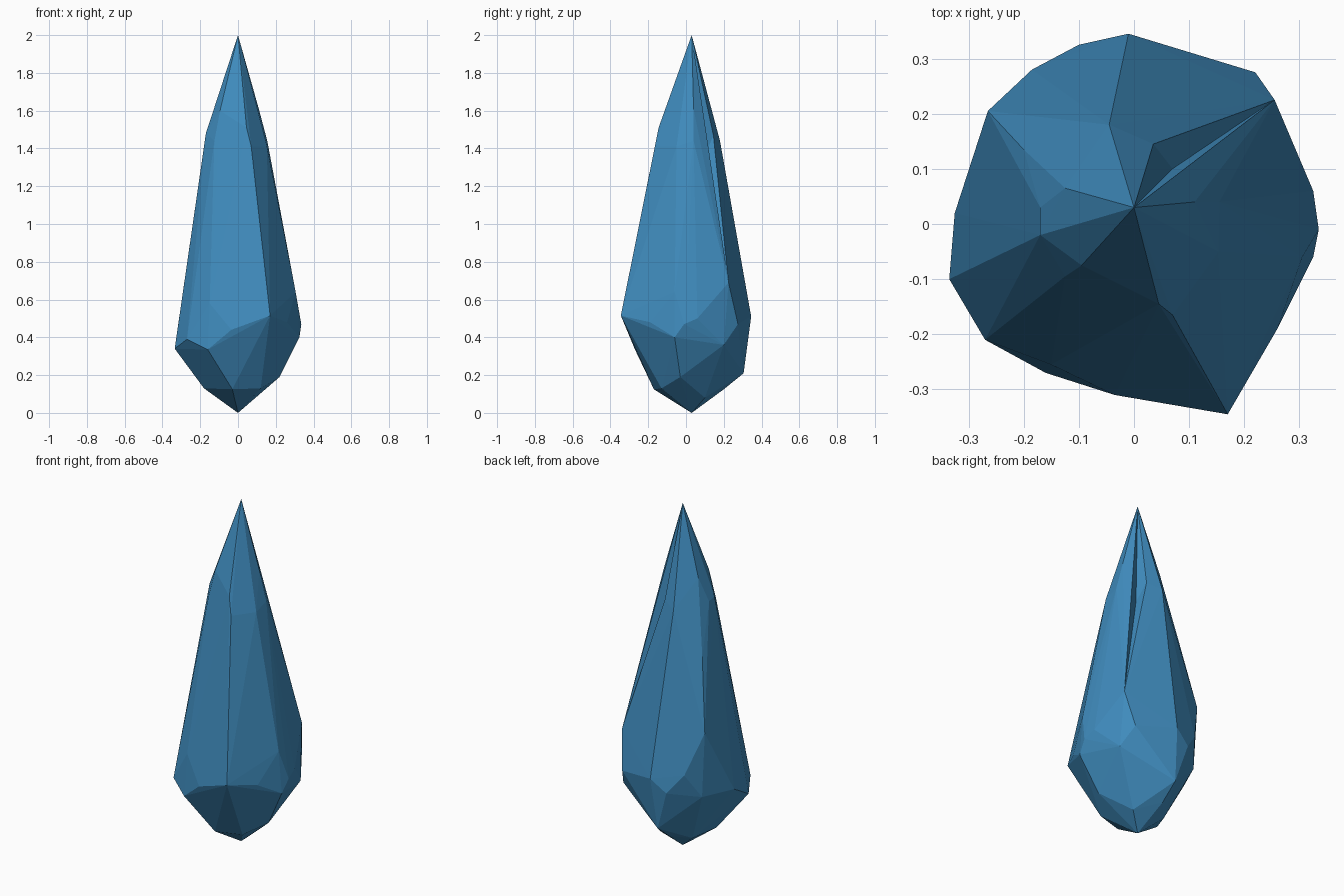
import bpy, bmesh
from mathutils import Vector

if "Cube" in bpy.data.objects:
    bpy.data.objects.remove(bpy.data.objects["Cube"])

# Key corners of the cut stone, ring by ring (x, y, z)
point_ends = [(0, .03, 2), (0, .03, 0)]
shoulder = [(-.17, -.02, 1.48), (-.17, .03, 1.47), (-.125, .065, 1.61),
            (-.045, .18, 1.44), (.035, .145, 1.47), (.11, .04, 1.61),
            (.155, .04, 1.44), (.153, -.05, 1.41), (.07, -.165, 1.41),
            (.045, -.145, 1.51), (-.125, -.095, 1.44), (-.095, -.075, 1.6)]
belt = [(-.2, .135, 1.19), (-.265, .205, .79), (-.185, .28, .55),
        (-.10, .325, .44), (-.01, .345, .51), (.22, .275, .47),
        (.255, .225, .69), (.325, .06, .5), (.335, -.01, .47),
        (.305, -.06, .64), (.325, -.06, .4), (.26, -.19, .48),
        (.17, -.345, .515), (-.035, -.31, .44), (-.15, -.255, .58),
        (-.16, -.27, .335), (-.27, -.21, .39), (-.335, -.10, .34),
        (-.325, .02, .41), (-.244, .2, .41), (.265, .2, .36)]
base = [(-.18, -.025, .13), (-.03, -.17, .125), (.12, -.13, .13),
        (.22, -.03, .19), (.09, .10, .08), (-.03, .305, .21),
        (-.03, .2, .125), (-.116, .105, .1)]
notch = Vector((.07, .10, 1.36))

# Stone body: facets stretched tightly over the corners
bm = bmesh.new()
for co in point_ends + shoulder + belt + base:
    bm.verts.new(co)
bmesh.ops.convex_hull(bm, input=bm.verts[:])
bmesh.ops.delete(bm, geom=[v for v in bm.verts if not v.link_faces], context='VERTS')
bmesh.ops.recalc_face_normals(bm, faces=bm.faces[:])

# Chipped notch: push in the facet in front of the notch point
bm.faces.ensure_lookup_table()
axis = Vector((0, .03, notch.z))
out = (notch - axis).normalized()
facing = [f for f in bm.faces if f.normal.dot(out) > 0]


def hit(face):
    t = (face.verts[0].co - axis).dot(face.normal) / out.dot(face.normal)
    return t


chipped = min(facing, key=hit)
depth = hit(chipped) - (notch - axis).length
if 0 < depth < .1:
    centre = bmesh.ops.poke(bm, faces=[chipped])['verts'][0]
    centre.co = notch

mesh = bpy.data.meshes.new("crystal")
bm.to_mesh(mesh)
bm.free()

blue = bpy.data.materials.new("steel blue")
blue.diffuse_color = (.05, .26, .51, 1)
blue.use_nodes = True
blue.node_tree.nodes["Principled BSDF"].inputs["Base Color"].default_value = blue.diffuse_color
mesh.materials.append(blue)
bpy.context.collection.objects.link(bpy.data.objects.new("crystal", mesh))
